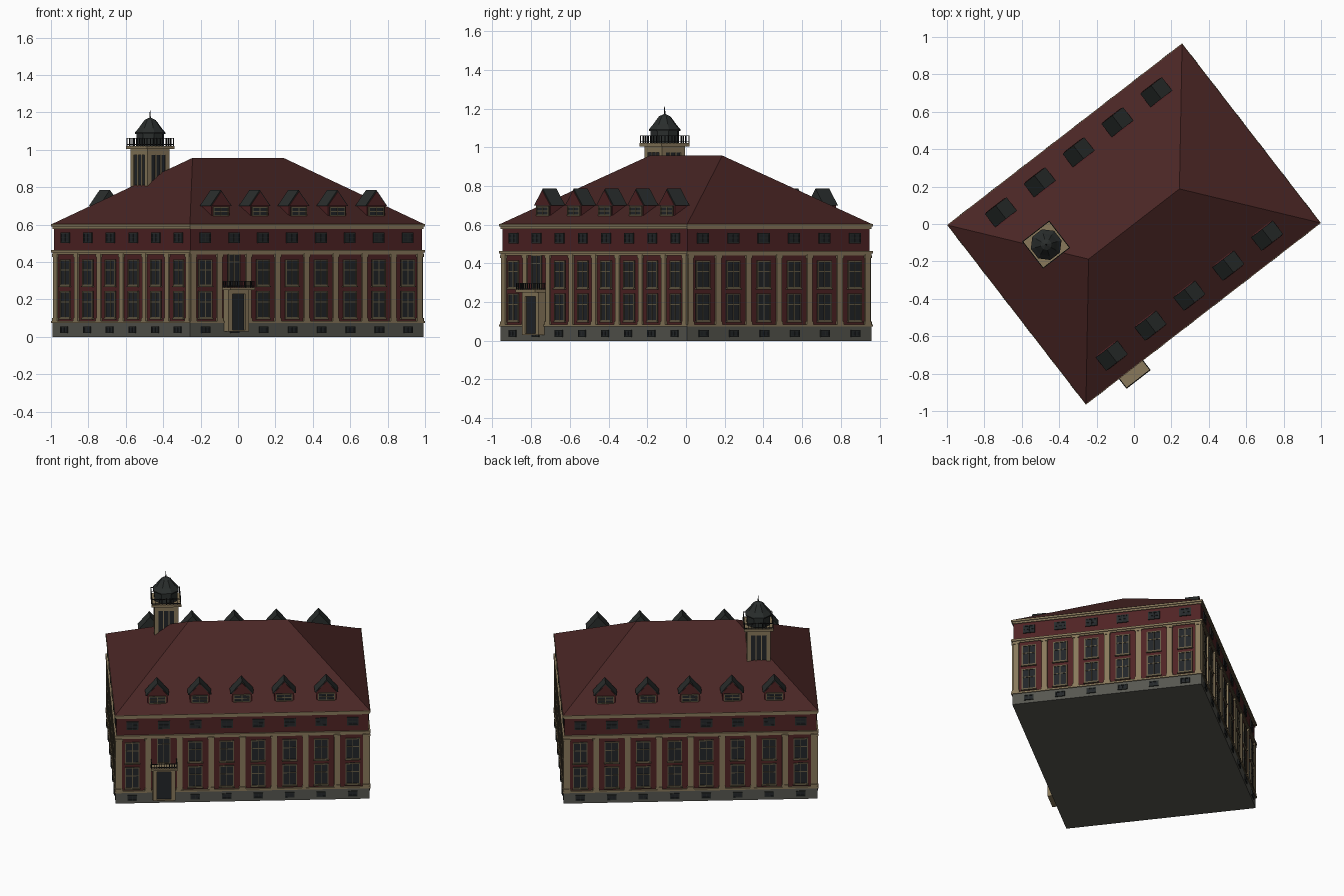
import bpy, bmesh, math
from mathutils import Matrix

cube = bpy.data.objects.get("Cube")
if cube:
    bpy.data.objects.remove(cube, do_unlink=True)


def material(name, r, g, b):
    m = bpy.data.materials.new(name)
    m.use_nodes = True
    m.diffuse_color = (r, g, b, 1)
    m.node_tree.nodes["Principled BSDF"].inputs["Base Color"].default_value = (r, g, b, 1)
    return m


BRICK = material("brick red", .080, .017, .018)
ROOF = material("roof red", .068, .019, .018)
STONE = material("sandstone", .25, .19, .105)
PLINTH = material("plinth grey", .095, .095, .080)
FRAME = material("window frame", .13, .105, .06)
GLASS = material("dark glass", .016, .019, .022)
SLATE = material("slate", .022, .026, .025)
IRON = material("dark iron", .012, .012, .012)

parts = {}


def part(name, mat):
    """Return the mesh under construction for a named part."""
    if name not in parts:
        parts[name] = (bmesh.new(), mat)
    return parts[name][0]


def prism(bm, M, pts, y0, y1):
    """Extrude an x-z outline along y."""
    a = [bm.verts.new(M @ Matrix.Translation((x, y0, z)).translation) for x, z in pts]
    b = [bm.verts.new(M @ Matrix.Translation((x, y1, z)).translation) for x, z in pts]
    bm.faces.new(a)
    bm.faces.new(b[::-1])
    n = len(pts)
    for i in range(n):
        j = (i + 1) % n
        bm.faces.new((a[j], a[i], b[i], b[j]))


def box(bm, M, x0, x1, z0, z1, y0, y1):
    prism(bm, M, [(x0, z0), (x1, z0), (x1, z1), (x0, z1)], y0, y1)


def block(name, mat, half_l, half_w, z0, z1, M):
    box(part(name, mat), M, -half_l, half_l, z0, z1, -half_w, half_w)


def window(M, x, z0, z1, hw, name, mat, bar=.007, crossbar=.6, y=0):
    """Glass plate with surround and mullions on a wall at y."""
    box(part(name + "_glass", GLASS), M, x - hw, x + hw, z0, z1, y - .003, y + .004)
    f = part(name + "_frames", mat)
    for s in (-1, 1):
        e = x + s * (hw - bar / 2)
        box(f, M, e - bar / 2, e + bar / 2, z0, z1, y - .007, y + .004)
    for z in (z0, z1 - bar):
        box(f, M, x - hw, x + hw, z, z + bar, y - .007, y + .004)
    box(f, M, x - .0025, x + .0025, z0, z1, y - .006, y + .004)
    if crossbar:
        zc = z0 + (z1 - z0) * crossbar
        box(f, M, x - hw, x + hw, zc - .0025, zc + .0025, y - .006, y + .004)


def railing(bm, M, x0, x1, y, z0, z1, n):
    """Thin top and bottom rails with n gaps between bars."""
    t = .002
    for z in (z0 + .006, z1 - .005):
        box(bm, M, x0, x1, z, z + .004, y - t, y + t)
    for i in range(n + 1):
        x = x0 + (x1 - x0) * i / n
        box(bm, M, x - t, x + t, z0, z1, y - t, y + t)


def turned(bm, M, profile, sides=8):
    """Stack tapered rings along a (radius, height) profile."""
    for (r0, z0), (r1, z1) in zip(profile, profile[1:]):
        bmesh.ops.create_cone(
            bm, cap_ends=True, segments=sides, radius1=r0, radius2=r1, depth=z1 - z0,
            matrix=M @ Matrix.Translation((0, 0, (z0 + z1) / 2)) @ Matrix.Rotation(math.pi / sides, 4, "Z"))


# The whole building stands turned on its plot
R = Matrix.Rotation(math.radians(37.7), 4, "Z")
L, W = .782, .595

# Stacked body and string courses
block("plinth", PLINTH, L + .006, W + .006, 0, .075, R)
block("walls", BRICK, L, W, .07, .60, R)
block("plinth_ledge", STONE, L + .012, W + .012, .073, .085, R)
block("middle_cornice", STONE, L + .012, W + .012, .450, .464, R)
block("middle_cornice", STONE, L + .006, W + .006, .440, .450, R)
block("eaves_cornice", STONE, L + .006, W + .006, .578, .590, R)
block("eaves_cornice", STONE, L + .012, W + .012, .590, .603, R)

# Hipped roof
bm = part("main_roof", ROOF)
EL, EW, RIDGE, Z0, Z1 = L + .012, W + .012, .307, .601, .957
c = [bm.verts.new(R @ Matrix.Translation(p).translation) for p in
     ((-EL, -EW, Z0), (EL, -EW, Z0), (EL, EW, Z0), (-EL, EW, Z0), (-RIDGE, 0, Z1), (RIDGE, 0, Z1))]
for f in ((0, 1, 5, 4), (2, 3, 4, 5), (1, 2, 5), (3, 0, 4), (3, 2, 1, 0)):
    bm.faces.new([c[i] for i in f])

# Four facades with bays of windows between pilasters
DOOR_BAY = 1
for angle, dist, half, bays in ((0, W, L, 8), (180, W, L, 8), (90, L, W, 6), (-90, L, W, 6)):
    M = R @ Matrix.Rotation(math.radians(angle), 4, "Z") @ Matrix.Translation((0, -dist, 0))
    step = 2 * half / bays
    for i in range(bays + 1):
        x = min(max(-half + step * i, -half + .017), half - .017)
        p = part("pilasters", STONE)
        box(p, M, x - .017, x + .017, .08, .445, -.008, .01)
        box(p, M, x - .021, x + .021, .085, .100, -.011, .01)
        box(p, M, x - .021, x + .021, .428, .442, -.011, .01)
    for i in range(bays):
        x = -half + step * (i + .5)
        window(M, x, .020, .056, .030, "basement", SLATE, crossbar=0, y=-.006)
        window(M, x, .503, .557, .037, "attic_storey", SLATE, crossbar=.5)
        if angle == 0 and i == DOOR_BAY:
            door_x, DM = x, M
            continue
        window(M, x, .100, .245, .045, "lower", FRAME)
        window(M, x, .272, .415, .045, "upper", FRAME)
        for z in (.094, .266):
            box(part("window_sills", FRAME), M, x - .049, x + .049, z, z + .006, -.011, .004)

# Entrance portal with balcony above
D = DM @ Matrix.Translation((door_x, 0, 0))
p = part("portal", STONE)
for s in (-1, 1):
    box(p, D, s * .057 - .013, s * .057 + .013, .03, .25, -.045, .01)
box(p, D, -.07, .07, .228, .25, -.045, .01)
box(p, D, -.07, .07, .03, .038, -.045, .01)
box(part("entrance_door", GLASS), D, -.045, .045, .038, .228, -.034, .01)
box(part("balcony_slab", STONE), D, -.082, .082, .250, .264, -.078, .01)
rail = part("balcony_railing", IRON)
railing(rail, D, -.079, .079, -.074, .264, .298, 10)
for s in (-1, 1):
    side = D @ Matrix.Translation((s * .079, 0, 0)) @ Matrix.Rotation(math.pi / 2, 4, "Z")
    railing(rail, side, -.074, 0, 0, .264, .298, 5)
window(D, 0, .266, .444, .042, "balcony_door", FRAME, crossbar=.75)

# Five dormers on each long slope
for angle in (0, 180):
    for i in range(-2, 3):
        M = R @ Matrix.Rotation(math.radians(angle), 4, "Z") @ Matrix.Translation((i * .2625, 0, 0))
        prism(part("dormer_roofs", SLATE), M, [(-.073, .700), (.073, .700), (0, .786)], -.530, -.440)
        prism(part("dormer_gables", BRICK), M, [(-.064, .701), (.064, .701), (0, .776)], -.533, -.528)
        box(part("dormer_bodies", BRICK), M, -.061, .061, .61, .702, -.526, -.42)
        window(M, 0, .646, .696, .052, "dormer", FRAME, bar=.006, crossbar=.5, y=-.527)

# Square bell tower through the roof
T = R @ Matrix.Translation((-.439, .2, 0))
S = .074
block("tower_shaft", GLASS, S - .006, S - .006, .70, 1.0, T)
block("tower_head", STONE, S, S, .972, 1.005, T)
block("tower_gallery", STONE, .092, .092, 1.005, 1.021, T)
for k in range(4):
    M = T @ Matrix.Rotation(k * math.pi / 2, 4, "Z")
    p = part("tower_corners", STONE)
    box(p, M, -S, -S + .026, .70, .99, -S, -S + .026)
    for x in (-.017, .017):
        box(p, M, x - .003, x + .003, .70, .99, -S + .002, -S + .01)
    railing(part("gallery_railing", IRON), M, -.089, .089, -.089, 1.021, 1.062, 8)

# Octagonal lantern, bell-shaped cap and spike
turned(part("lantern", SLATE), T, [(.076, 1.02), (.076, 1.09)])
turned(part("lantern_cap", SLATE), T, [(.085, 1.085), (.085, 1.092), (.062, 1.118), (.046, 1.140),
                                       (.030, 1.160), (.004, 1.172)])
turned(part("spike", IRON), T, [(.004, 1.165), (.002, 1.21)], 6)

# Turn every part into an object
for name, (bm, mat) in parts.items():
    bmesh.ops.recalc_face_normals(bm, faces=bm.faces)
    mesh = bpy.data.meshes.new(name)
    bm.to_mesh(mesh)
    bm.free()
    mesh.materials.append(mat)
    bpy.context.collection.objects.link(bpy.data.objects.new(name, mesh))
